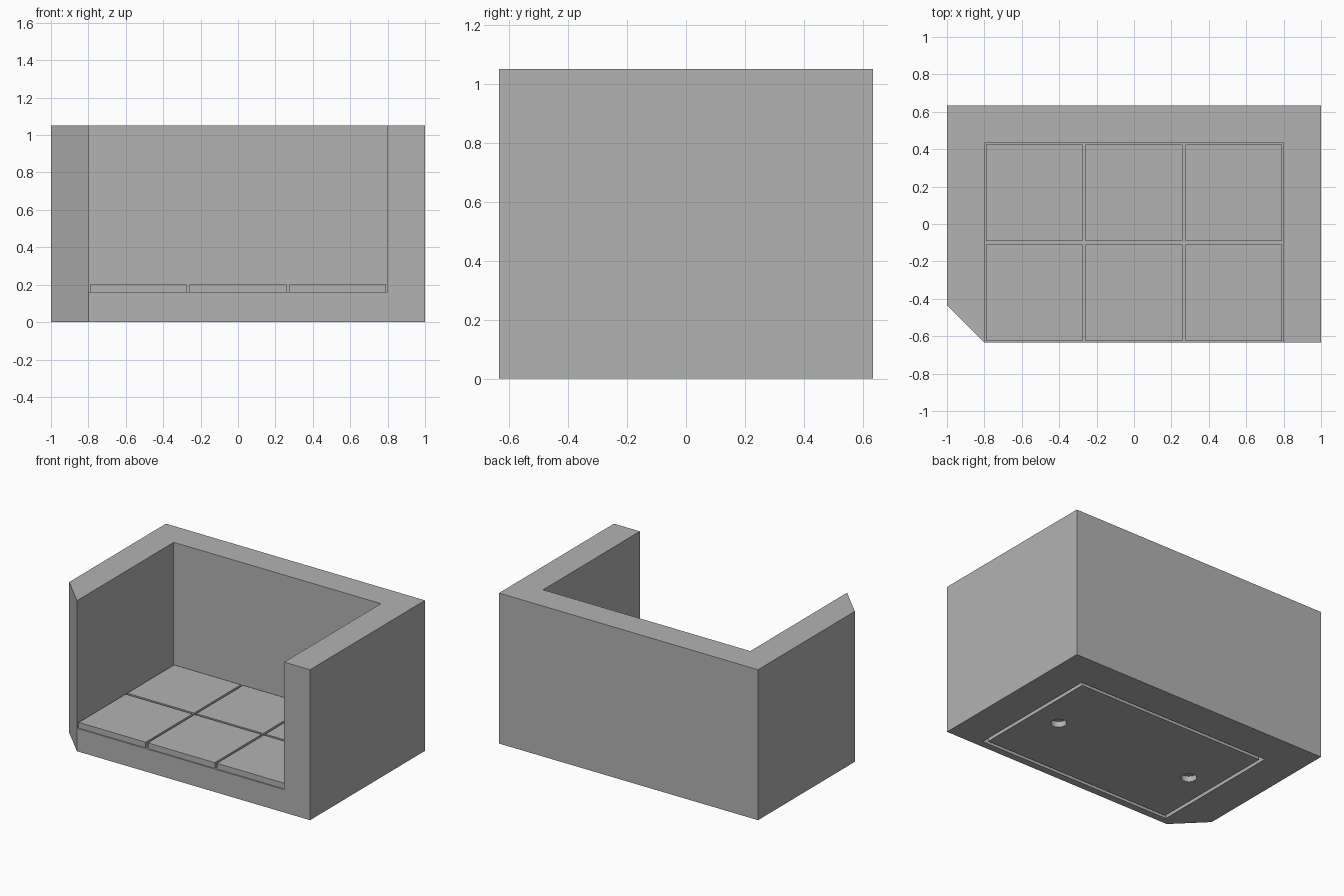
import bpy
import bmesh

cube = bpy.data.objects.get("Cube")
if cube:
    bpy.data.objects.remove(cube, do_unlink=True)

WIDTH, DEPTH, HEIGHT = 2.0, 1.267, 1.05
WALL = 0.2          # wall thickness, also the corner cut
FLOOR, GAP = 0.2, 0.0083
GROOVE = 0.04       # depth of every groove and socket
X, Y = WIDTH / 2, DEPTH / 2
IN_X, IN_Y = X - WALL, Y - WALL

grey = bpy.data.materials.new("plain grey")
grey.use_nodes = True
grey.diffuse_color = (0.45, 0.45, 0.45, 1)
grey.node_tree.nodes["Principled BSDF"].inputs["Base Color"].default_value = (0.45, 0.45, 0.45, 1)


def add_object(name, bm):
    bmesh.ops.recalc_face_normals(bm, faces=bm.faces)
    mesh = bpy.data.meshes.new(name)
    bm.to_mesh(mesh)
    bm.free()
    mesh.materials.append(grey)
    obj = bpy.data.objects.new(name, mesh)
    bpy.context.collection.objects.link(obj)
    return obj


def prism(name, outline, z0, z1):
    bm = bmesh.new()
    face = bm.faces.new([bm.verts.new((x, y, z0)) for x, y in outline])
    top = bmesh.ops.extrude_face_region(bm, geom=[face])
    verts = [v for v in top["geom"] if isinstance(v, bmesh.types.BMVert)]
    bmesh.ops.translate(bm, verts=verts, vec=(0, 0, z1 - z0))
    return add_object(name, bm)


def box(name, x0, x1, y0, y1, z0, z1):
    return prism(name, [(x0, y0), (x1, y0), (x1, y1), (x0, y1)], z0, z1)


def cut(target, cutter):
    """Subtract the cutter, bake the result and drop the cutter."""
    cutter.hide_render = True
    mod = target.modifiers.new("cut", "BOOLEAN")
    mod.operation, mod.solver, mod.object = "DIFFERENCE", "EXACT", cutter
    bpy.context.view_layer.update()
    graph = bpy.context.evaluated_depsgraph_get()
    mesh = bpy.data.meshes.new_from_object(target.evaluated_get(graph))
    target.modifiers.remove(mod)
    target.data = mesh
    bpy.data.objects.remove(cutter, do_unlink=True)


# Three-sided shell with one cut front corner, hollowed down to the sub-floor
shell = prism("wall_shell", [(-X, Y), (-X, -Y + WALL), (-X + WALL, -Y), (X, -Y), (X, Y)], 0, HEIGHT)
cut(shell, box("room_cutter", -IN_X, IN_X, -Y - 0.1, IN_Y, FLOOR - GROOVE, HEIGHT + 0.1))

# Floor tiles, three across and two deep
cell_x, cell_y = 2 * IN_X / 3, (Y + IN_Y) / 2
for i in range(3):
    for j in range(2):
        x, y = -IN_X + i * cell_x, -Y + j * cell_y
        box(f"floor_tile_{i}_{j}", x + GAP, x + cell_x - GAP, y + GAP, y + cell_y - GAP,
            FLOOR - GROOVE, FLOOR)

# Pocket under the base, filled by a smaller panel so a groove runs around it
inset, slot = 0.05, 0.025
px, py0, py1 = IN_X - inset, -Y + inset, IN_Y - inset
cut(shell, box("pocket_cutter", -px, px, py0, py1, -0.1, GROOVE))
panel = box("base_panel", -px + slot, px - slot, py0 + slot, py1 - slot, 0, GROOVE)

# Round sockets in the panel
for side in (-1, 1):
    bm = bmesh.new()
    bmesh.ops.create_cone(bm, cap_ends=True, segments=32, radius1=0.05, radius2=0.05, depth=0.2)
    bmesh.ops.translate(bm, verts=bm.verts, vec=(side * cell_x, -WALL / 2, 0))
    cut(panel, add_object("socket_cutter", bm))

# Smooth the sockets, keep the box edges sharp
bpy.ops.object.select_all(action="DESELECT")
panel.select_set(True)
bpy.context.view_layer.objects.active = panel
bpy.ops.object.shade_smooth_by_angle()
